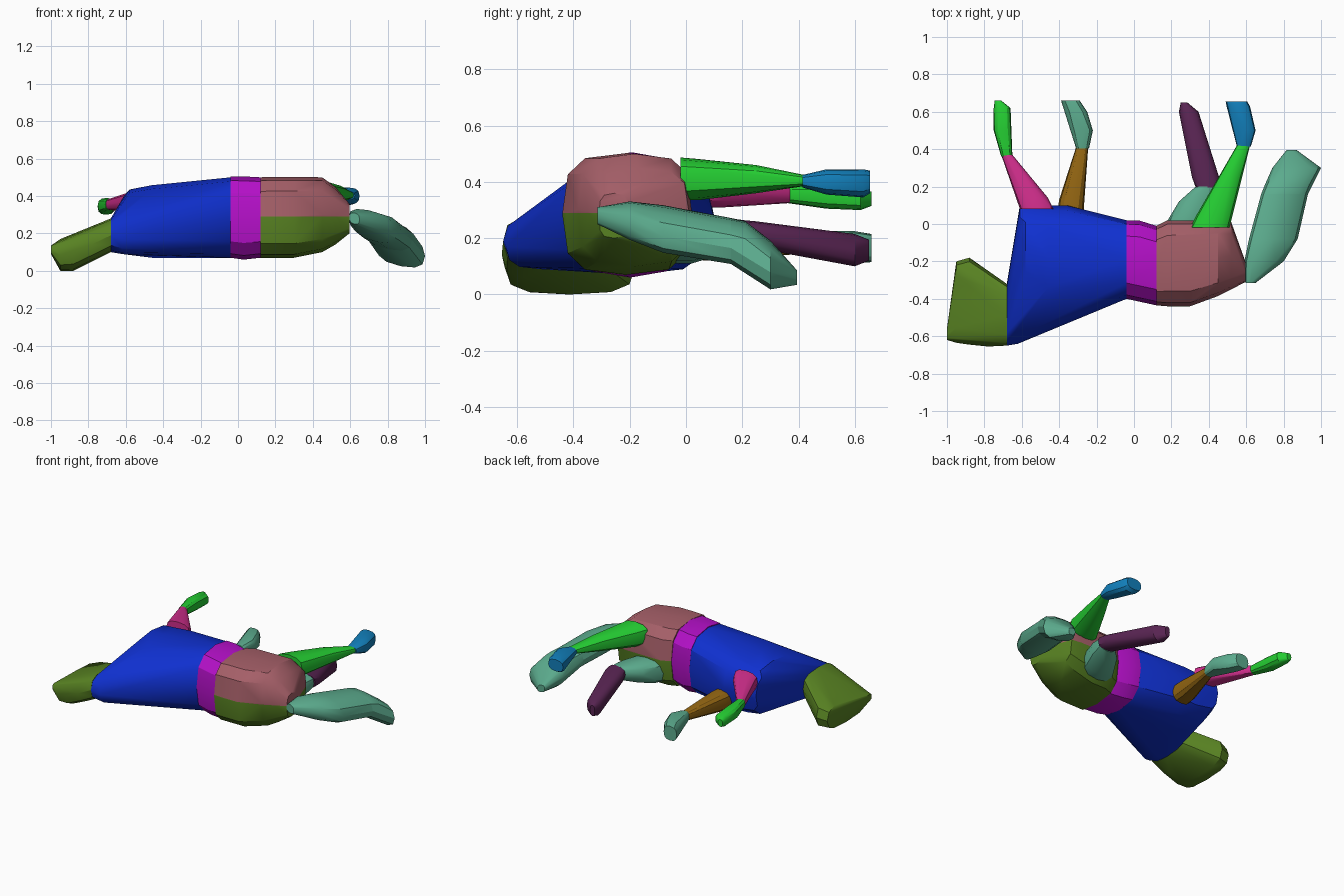
import bpy, bmesh, math

old = bpy.data.objects.get("Cube")
if old:
    bpy.data.objects.remove(old, do_unlink=True)


def material(name, rgb):
    lin = [(c / 255 / 12.92 if c < 11 else ((c / 255 + 0.055) / 1.055) ** 2.4) for c in rgb]
    m = bpy.data.materials.new(name)
    m.use_nodes = True
    m.diffuse_color = (*lin, 1)
    m.node_tree.nodes["Principled BSDF"].inputs["Base Color"].default_value = (*lin, 1)
    return m


blue = material("royal blue", (15, 48, 208))
magenta = material("magenta", (182, 16, 202))
rose = material("dusty rose", (165, 95, 104))
olive = material("olive green", (88, 130, 34))
sea = material("sea green", (92, 172, 142))
green = material("bright green", (36, 205, 50))
sky = material("sky blue", (18, 128, 188))
plum = material("plum", (88, 36, 82))
pink = material("pink", (208, 46, 140))
brown = material("brown", (148, 102, 18))


def ring(axis, pos, a0, a1, z0, z1, n, shear, sides=12):
    """Rounded cross-section across x or y; a is the other flat axis."""
    pts = []
    for i in range(sides):
        t = 2 * math.pi * i / sides
        c, s = math.cos(t), math.sin(t)
        da = math.copysign(abs(c) ** (2 / n), c) * (a1 - a0) / 2
        dz = math.copysign(abs(s) ** (2 / n), s) * (z1 - z0) / 2
        a, z = (a0 + a1) / 2 + da, (z0 + z1) / 2 + dz + shear * da
        pts.append((pos, a, max(z, 0)) if axis == 'x' else (a, pos, max(z, 0)))
    return pts


def hull(name, mat, axis, rings, n=2.6, shear=0.0, split=None):
    """Convex part around its cross-sections, optionally two-coloured by height."""
    bm = bmesh.new()
    for r in rings:
        for p in ring(axis, *r, n, shear):
            bm.verts.new(p)
    out = bmesh.ops.convex_hull(bm, input=bm.verts[:])
    loose = [v for v in bm.verts if not v.link_faces]
    bmesh.ops.delete(bm, geom=loose, context='VERTS')
    bmesh.ops.dissolve_limit(bm, angle_limit=0.03, verts=bm.verts[:], edges=bm.edges[:])
    if split:
        bmesh.ops.bisect_plane(bm, geom=bm.verts[:] + bm.edges[:] + bm.faces[:],
                               plane_co=(0, 0, split[0]), plane_no=(0, 0, 1))
        for f in bm.faces:
            f.material_index = int(f.calc_center_median().z < split[0])
    bmesh.ops.recalc_face_normals(bm, faces=bm.faces[:])
    me = bpy.data.meshes.new(name)
    bm.to_mesh(me)
    bm.free()
    ob = bpy.data.objects.new(name, me)
    bpy.context.collection.objects.link(ob)
    me.materials.append(mat)
    if split:
        me.materials.append(split[1])
    bpy.ops.object.select_all(action='DESELECT')
    ob.select_set(True)
    bpy.context.view_layer.objects.active = ob
    bpy.ops.object.shade_smooth_by_angle(angle=math.radians(30))
    return ob


# Head, neck with chest, belly band and two-tone rump, along x
hull("head", olive, 'x', [
    (-0.68, -0.65, -0.32, 0.10, 0.28),
    (-0.78, -0.655, -0.26, 0.05, 0.235),
    (-0.88, -0.645, -0.18, 0.0, 0.195),
    (-0.95, -0.635, -0.20, 0.0, 0.17),
    (-1.0, -0.62, -0.56, 0.09, 0.135)], n=3)
hull("neck_and_chest", blue, 'x', [
    (-0.04, -0.40, 0.02, 0.07, 0.50),
    (-0.36, -0.45, 0.10, 0.07, 0.467),
    (-0.46, -0.45, 0.10, 0.07, 0.458),
    (-0.58, -0.35, 0.10, 0.10, 0.435),
    (-0.61, -0.22, 0.10, 0.16, 0.40),
    (-0.62, -0.64, -0.40, 0.09, 0.25),
    (-0.68, -0.65, -0.32, 0.10, 0.28)], n=2.7)
hull("belly_band", magenta, 'x', [
    (-0.04, -0.40, 0.02, 0.07, 0.505),
    (0.03, -0.415, 0.018, 0.06, 0.505),
    (0.12, -0.435, -0.01, 0.07, 0.50)], n=2.7)
hull("rump", rose, 'x', [
    (0.12, -0.435, -0.01, 0.07, 0.50),
    (0.18, -0.44, 0.02, 0.07, 0.503),
    (0.30, -0.44, 0.02, 0.07, 0.503),
    (0.45, -0.385, 0.02, 0.10, 0.50),
    (0.52, -0.35, 0.01, 0.14, 0.45),
    (0.595, -0.31, -0.20, 0.20, 0.36)], n=3.2, split=(0.29, olive))

# Curved tail in two pieces
hull("tail_base", sea, 'y', [
    (-0.315, 0.595, 0.65, 0.25, 0.31),
    (-0.20, 0.59, 0.80, 0.20, 0.325),
    (-0.08, 0.615, 0.875, 0.155, 0.31),
    (0.16, 0.68, 0.93, 0.115, 0.265)], shear=-0.2)
hull("tail_tip", sea, 'y', [
    (0.16, 0.68, 0.93, 0.115, 0.265),
    (0.21, 0.70, 0.95, 0.09, 0.255),
    (0.30, 0.74, 1.0, 0.025, 0.185),
    (0.395, 0.815, 0.87, 0.035, 0.085)], shear=-0.2)

# Upper-side front leg
hull("left_front_upper_leg", pink, 'y', [
    (0.08, -0.61, -0.43, 0.31, 0.43),
    (0.14, -0.61, -0.46, 0.31, 0.425),
    (0.37, -0.71, -0.65, 0.325, 0.385)])
hull("left_front_hoof", green, 'y', [
    (0.36, -0.71, -0.65, 0.325, 0.385),
    (0.50, -0.75, -0.655, 0.305, 0.39),
    (0.62, -0.75, -0.66, 0.30, 0.38),
    (0.66, -0.745, -0.71, 0.315, 0.365)])

# Lower-side front leg
hull("right_front_upper_leg", brown, 'y', [
    (0.06, -0.41, -0.27, 0.12, 0.25),
    (0.13, -0.40, -0.265, 0.12, 0.25),
    (0.41, -0.31, -0.245, 0.145, 0.205)])
hull("right_front_hoof", sea, 'y', [
    (0.405, -0.31, -0.24, 0.14, 0.21),
    (0.50, -0.30, -0.22, 0.13, 0.225),
    (0.60, -0.37, -0.25, 0.11, 0.225),
    (0.66, -0.39, -0.29, 0.115, 0.215)])

# Upper-side hind leg
hull("left_hind_upper_leg", green, 'y', [
    (-0.02, 0.30, 0.51, 0.335, 0.487),
    (0.04, 0.33, 0.52, 0.335, 0.482),
    (0.25, 0.45, 0.575, 0.36, 0.46),
    (0.42, 0.55, 0.62, 0.385, 0.425)])
hull("left_hind_hoof", sky, 'y', [
    (0.415, 0.55, 0.625, 0.38, 0.425),
    (0.50, 0.54, 0.65, 0.355, 0.445),
    (0.63, 0.495, 0.62, 0.345, 0.445),
    (0.655, 0.49, 0.605, 0.36, 0.44)])

# Lower-side hind leg
hull("right_hind_upper_leg", sea, 'y', [
    (-0.04, 0.15, 0.40, 0.11, 0.28),
    (0.02, 0.18, 0.42, 0.11, 0.28),
    (0.12, 0.24, 0.45, 0.14, 0.275),
    (0.20, 0.33, 0.45, 0.17, 0.265)])
hull("right_hind_lower_leg", plum, 'y', [
    (0.195, 0.33, 0.46, 0.175, 0.265),
    (0.25, 0.31, 0.455, 0.17, 0.26),
    (0.60, 0.24, 0.345, 0.10, 0.215),
    (0.65, 0.25, 0.285, 0.12, 0.195)])
